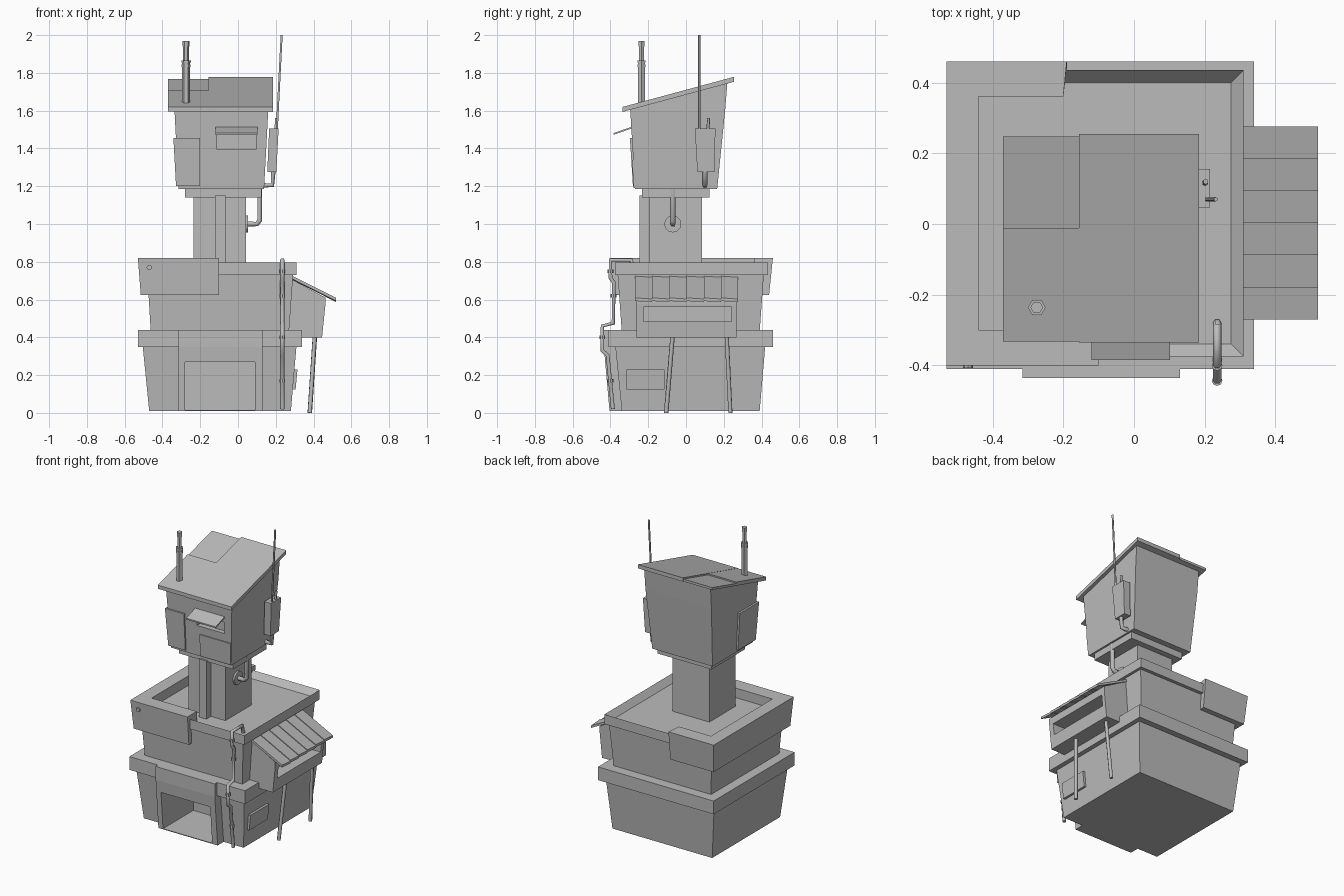
import bpy, bmesh, math
from mathutils import Vector

if "Cube" in bpy.data.objects:
    bpy.data.objects.remove(bpy.data.objects["Cube"])

GREY = (0.5, 0.5, 0.5, 1)
mat = bpy.data.materials.new("plain_grey")
mat.use_nodes = True
mat.diffuse_color = GREY
mat.node_tree.nodes["Principled BSDF"].inputs["Base Color"].default_value = GREY


def finish(name, bm):
    bmesh.ops.recalc_face_normals(bm, faces=bm.faces)
    mesh = bpy.data.meshes.new(name)
    bm.to_mesh(mesh)
    bm.free()
    ob = bpy.data.objects.new(name, mesh)
    bpy.context.collection.objects.link(ob)
    mesh.materials.append(mat)
    return ob


def rings_to_object(name, rings):
    """Skin a stack of equal point rings and cap both ends."""
    bm = bmesh.new()
    rows = [[bm.verts.new(p) for p in ring] for ring in rings]
    n = len(rows[0])
    for a, b in zip(rows, rows[1:]):
        for i in range(n):
            j = (i + 1) % n
            bm.faces.new((a[i], a[j], b[j], b[i]))
    bm.faces.new(rows[0][::-1])
    bm.faces.new(rows[-1])
    return finish(name, bm)


def rect(x0, x1, y0, y1, z):
    height = z if callable(z) else lambda y: z
    return [(x, y, height(y)) for x, y in ((x0, y0), (x1, y0), (x1, y1), (x0, y1))]


def box(name, x0, x1, y0, y1, z0, z1):
    return rings_to_object(name, [rect(x0, x1, y0, y1, z0), rect(x0, x1, y0, y1, z1)])


def prism_x(name, profile, x0, x1):
    return rings_to_object(name, [[(x, y, z) for y, z in profile] for x in (x0, x1)])


def prism_y(name, profile, y0, y1):
    return rings_to_object(name, [[(x, y, z) for x, z in profile] for y in (y0, y1)])


def tube(name, points, radius):
    curve = bpy.data.curves.new(name, "CURVE")
    curve.dimensions = "3D"
    curve.bevel_depth = radius
    curve.bevel_resolution = 1
    curve.use_fill_caps = True
    spline = curve.splines.new("POLY")
    spline.points.add(len(points) - 1)
    for p, co in zip(spline.points, points):
        p.co = (*co, 1)
    ob = bpy.data.objects.new(name, curve)
    bpy.context.collection.objects.link(ob)
    curve.materials.append(mat)
    bpy.ops.object.select_all(action="DESELECT")
    bpy.context.view_layer.objects.active = ob
    ob.select_set(True)
    bpy.ops.object.convert(target="MESH")
    return ob


def lathe(name, centre, axis, profile, sides):
    """Stack of polygon rings (radius, distance) along an axis."""
    turn = Vector(axis).to_track_quat("Z", "Y")
    rings = []
    for r, d in profile:
        rings.append([Vector(centre) + turn @ Vector((r * math.cos(math.tau * i / sides),
                      r * math.sin(math.tau * i / sides), d)) for i in range(sides)])
    return rings_to_object(name, rings)


def cut(targets, *bounds):
    cutter = box("cutter", *bounds)
    cutter.hide_render = True
    for ob in targets:
        mod = ob.modifiers.new("opening", "BOOLEAN")
        mod.operation = "DIFFERENCE"
        mod.solver = "EXACT"
        mod.object = cutter
        bpy.context.view_layer.objects.active = ob
        bpy.ops.object.modifier_apply(modifier=mod.name)
    bpy.data.objects.remove(cutter)


# Ground storey with garage housing
base = rings_to_object("ground_storey", [rect(-.47, .28, -.34, .39, .01),
                                         rect(-.505, .31, -.375, .42, .36)])
housing = prism_x("garage_housing", [(-.3, .01), (-.405, .01), (-.435, .35),
                                     (-.435, .44), (-.3, .44)], -.315, .13)
cut([base, housing], -.28, .09, -.6, -.08, .015, .27)
box("lower_ledge", -.53, .34, -.41, .46, .35, .44)
rings_to_object("side_plaque", [rect(.25, .305, -.315, -.115, .125),
                                rect(.25, .315, -.315, -.115, .23)])

# Middle storey with a recessed flat roof
rings_to_object("middle_storey", [rect(-.462, .27, -.34, .39, .43),
                                  rect(-.48, .292, -.362, .412, .735)])
bm = bmesh.new()
bmesh.ops.create_cube(bm, size=1)
for v in bm.verts:
    v.co = ((v.co.x * .81) - .095, (v.co.y * .81) + .03, .7625 + v.co.z * .065)
top = max(bm.faces, key=lambda f: f.calc_center_median().z)
bmesh.ops.inset_region(bm, faces=[top], thickness=.05)
bmesh.ops.translate(bm, verts=top.verts, vec=(0, 0, -.04))
finish("parapet", bm)

# Wrap-around cladding on three sides of the parapet
outline = [(-.53, .46), (-.19, .46), (-.2, .36), (-.44, .36),
           (-.44, -.3), (-.1, -.3), (-.1, -.4), (-.53, -.4)]
lower = [(max(x, -.515), max(min(y, .44), -.385)) for x, y in outline]
rings_to_object("parapet_cladding", [[(x, y, .625) for x, y in lower],
                                     [(x, y, .82) for x, y in outline]])
lathe("cladding_bolt", (-.47, -.38, .77), (0, -1, 0), [(.014, 0), (.014, .027)], 8)

# Side bay with slatted roof and props
bay = prism_y("side_bay", [(.25, .4), (.445, .4), (.463, .575), (.463, .61), (.28, .71),
                           (.25, .71)], -.262, .267)
cut([bay], .35, .6, -.225, .24, .485, .56)
for i in range(6):
    y = -.27 + i * .091
    rings_to_object("bay_roof_slat", [
        [(x, y, z), (x, y + .091, z - .005), (x, y + .091, z + .011), (x, y, z + .017)]
        for x, z in ((.275, .715), (.52, .592))])
for y_top, y_foot in ((-.07, -.105), (.215, .235)):
    tube("bay_prop", [(.408, y_top, .42), (.38, y_foot, 0)], .012)

# Front drain pipe
tube("drain_pipe", [(.235, y, z) for y, z in (
    (-.28, .76), (-.29, .81), (-.4, .81), (-.4, .715), (-.382, .69), (-.385, .475),
    (-.443, .46), (-.443, .33), (-.415, .305), (-.387, .02))], .012)
for y, z in ((-.4, .75), (-.384, .62), (-.443, .4), (-.4, .17)):
    lathe("pipe_clamp", (.235, y, z), (0, 0, 1), [(.015, -.01), (.015, .01)], 8)

# Neck
box("neck", -.235, .042, -.195, .085, .74, 1.15)
box("neck_rib", -.123, -.067, -.245, -.18, .74, 1.15)
box("neck_collar", -.28, .125, -.232, .125, 1.14, 1.19)
tube("neck_pipe", [(.04, -.07, 1), (.1, -.07, 1), (.115, -.07, 1.02),
                   (.115, -.07, 1.2)], .015)
lathe("pipe_flange", (.04, -.07, 1), (1, 0, 0), [(.045, 0), (.045, .014)], 12)


# Cabin
def slope(offset):
    return lambda y: 1.62 + .27 * (y + .335) + offset


cabin = rings_to_object("cabin", [rect(-.315, .138, -.27, .165, 1.185),
                                  rect(-.336, .16, -.295, .207, 1.6)])
cut([cabin], -.11, .095, -.4, -.25, 1.395, 1.475)
rings_to_object("cabin_top", [rect(-.336, .16, -.295, .207, 1.6),
                              rect(-.338, .162, -.297, .22, slope(-.01))])
prism_x("window_canopy", [(-.385, 1.472), (-.28, 1.508), (-.28, 1.517), (-.385, 1.481)],
        -.12, .102)
rings_to_object("corner_panel", [rect(-.328, -.2, -.281, -.09, 1.2),
                                 rect(-.342, -.2, -.297, -.09, 1.455)])
rings_to_object("front_panel", [rect(-.09, .136, -.277, -.25, 1.19),
                                rect(-.09, .144, -.286, -.25, 1.34)])

# Sloping roof sheets
for name, x0, x1, y0, y1, lift in (("roof_main", -.155, .184, -.335, .255, 0),
                                   ("roof_front_sheet", -.37, -.155, -.333, -.012, -.001),
                                   ("roof_back_sheet", -.37, -.155, -.012, .248, -.01)):
    rings_to_object(name, [rect(x0, x1, y0, y1, slope(-.026)),
                           rect(x0, x1, y0, y1, slope(lift))])

# Chimney
lathe("chimney", (-.275, -.236, 1.62), (0, 0, 1),
      [(.021, 0), (.021, .21), (.024, .21), (.024, .225), (.021, .225), (.021, .235),
       (.025, .235), (.025, .245), (.015, .245), (.015, .32), (.018, .32), (.018, .35)], 6)

# Side utility box with aerial and outlet
rings_to_object("utility_box", [rect(.155, .203, .06, .15, 1.275),
                                rect(.165, .215, .047, .156, 1.505)])
tube("outlet_pipe", [(.188, .1, 1.29), (.182, .1, 1.205), (.13, .1, 1.205)], .014)
tube("aerial", [(.205, .07, 1.49), (.231, .07, 2.0)], .006)
tube("short_aerial", [(.2, .115, 1.49), (.203, .12, 1.56)], .008)
